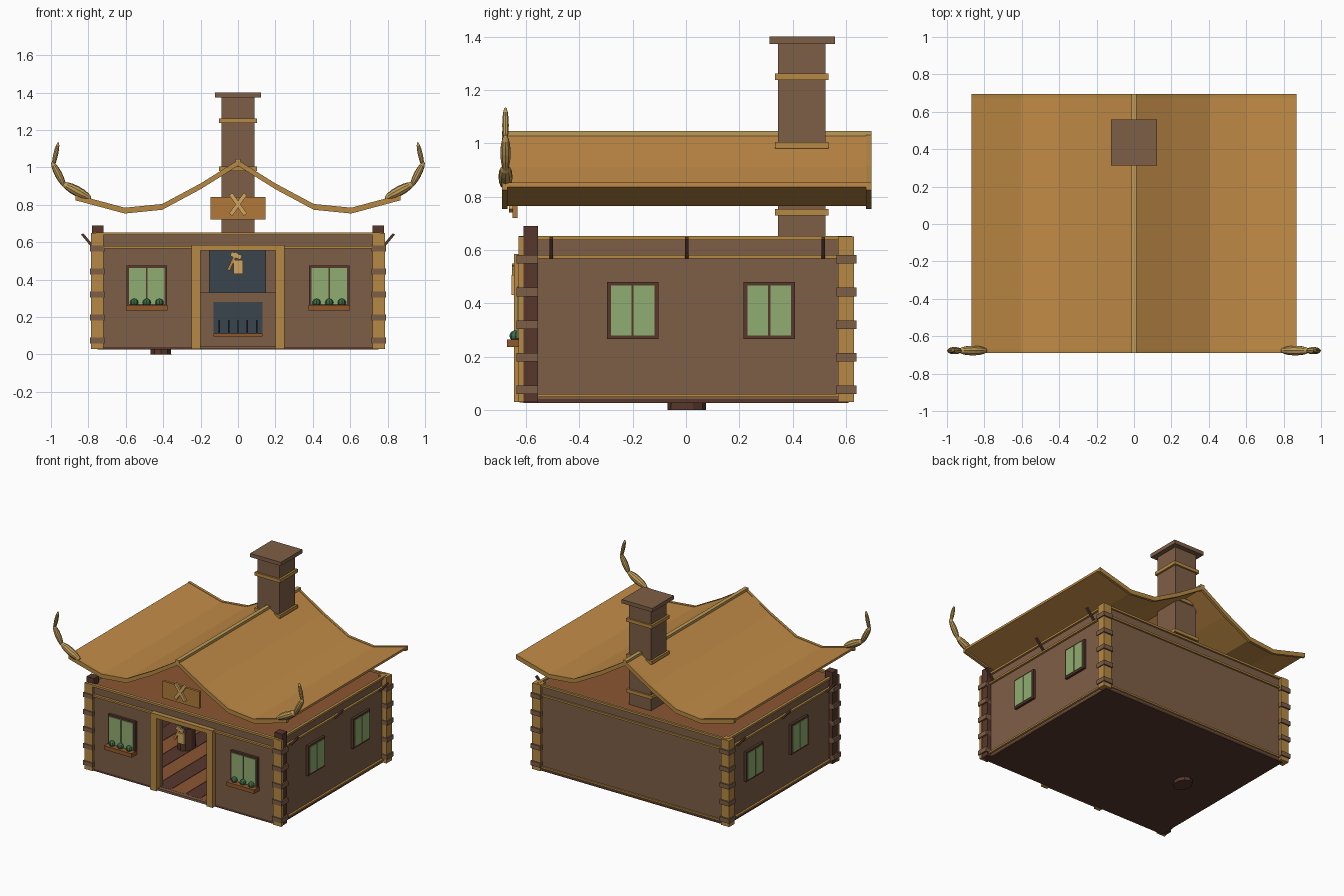
import bpy, bmesh, math
from mathutils import Vector, Matrix

if "Cube" in bpy.data.objects:
    bpy.data.objects.remove(bpy.data.objects["Cube"])

def mat(name, hexcol):
    m = bpy.data.materials.new(name)
    rgb = [(int(hexcol[i:i + 2], 16) / 255) ** 2.2 for i in (0, 2, 4)]
    m.diffuse_color = (*rgb, 1)
    m.use_nodes = True
    m.node_tree.nodes["Principled BSDF"].inputs["Base Color"].default_value = m.diffuse_color
    return m

WALL = mat("wall_brown", "7d5f48")
TAN = mat("tan_timber", "b58745")
DARK = mat("dark_timber", "583a30")
ROOF = mat("roof_tan", "c08a48")
CEIL = mat("ceiling_brown", "8a5734")
GREEN = mat("glass_green", "8fab70")
LEAF = mat("leaf_green", "3f6b4a")
IRON = mat("iron", "3c464e")
BLACK = mat("black_iron", "22262c")
BONE = mat("horn", "bd9a58")
PLANTER = mat("planter_wood", "8f5930")
BOARD = mat("sign_wood", "ae783c")
PALE = mat("pale_wood", "d0a560")

def finish(bm, name, m):
    bmesh.ops.recalc_face_normals(bm, faces=bm.faces)
    me = bpy.data.meshes.new(name)
    bm.to_mesh(me)
    bm.free()
    me.materials.append(m)
    ob = bpy.data.objects.new(name, me)
    bpy.context.collection.objects.link(ob)
    return ob

def box(name, x0, x1, y0, y1, z0, z1, m, rot=None):
    """Box by extents; rot = (axis, degrees) about its centre."""
    bm = bmesh.new()
    bmesh.ops.create_cube(bm, size=1)
    M = Matrix.Translation(((x0 + x1) / 2, (y0 + y1) / 2, (z0 + z1) / 2))
    if rot:
        M = M @ Matrix.Rotation(math.radians(rot[1]), 4, rot[0])
    M = M @ Matrix.Diagonal((x1 - x0, y1 - y0, z1 - z0, 1))
    bm.transform(M)
    return finish(bm, name, m)

def pair(name, x0, x1, y0, y1, z0, z1, m, rot=0):
    """Box mirrored left and right; rot about y."""
    for s, side in ((1, "right"), (-1, "left")):
        xs = sorted((s * x0, s * x1))
        box(f"{name}_{side}", xs[0], xs[1], y0, y1, z0, z1, m, ('Y', s * rot) if rot else None)

def prism(name, pts, y0, y1, m):
    """Profile in xz extruded along y."""
    bm = bmesh.new()
    f = bm.faces.new([bm.verts.new((x, y0, z)) for x, z in pts])
    r = bmesh.ops.extrude_face_region(bm, geom=[f])
    vs = [v for v in r["geom"] if isinstance(v, bmesh.types.BMVert)]
    bmesh.ops.translate(bm, verts=vs, vec=(0, y1 - y0, 0))
    return finish(bm, name, m)

def blob(name, a, b, r, m, seg=10):
    """Ellipsoid stretched from a to b."""
    a, b = Vector(a), Vector(b)
    bm = bmesh.new()
    bmesh.ops.create_uvsphere(bm, u_segments=seg, v_segments=8, radius=1)
    q = (b - a).to_track_quat('Z', 'Y').to_matrix().to_4x4()
    bm.transform(Matrix.Translation((a + b) / 2) @ q @ Matrix.Diagonal((r, r, (b - a).length / 2, 1)))
    return finish(bm, name, m)

# floor slab and planks
box("floor_slab", -.75, .75, -.61, .61, .025, .04, DARK)
for i in range(12):
    x = -.71 + i * 1.42 / 12
    box("floor_plank", x, x + .115, -.6, .58, .04, .046, CEIL if i % 2 else DARK)

# walls with door opening, and ceiling
pair("front_wall", .2, .75, -.61, -.575, .03, .64, WALL)
box("front_wall_top", -.2, .2, -.61, -.575, .56, .64, WALL)
pair("side_wall", .715, .75, -.575, .575, .03, .64, WALL)
box("back_wall", -.75, .75, .575, .61, .03, .64, WALL)
box("ceiling", -.74, .74, -.6, .6, .62, .64, CEIL)

# horizontal trims
for z0, z1 in ((.637, .652), (.567, .58), (.048, .06)):
    pair("side_trim", .745, .765, -.61, .61, z0, z1, TAN)
    box("back_trim", -.75, .75, .605, .622, z0, z1, TAN)
    if z0 > .1:
        box("front_trim", -.76, .76, -.628, -.605, z0, z1, TAN)

# corner posts with log ends
pair("front_post", .72, .78, -.61, -.555, .03, .69, DARK)
pair("front_post_face", .72, .785, -.628, -.61, .03, .65, TAN)
pair("back_post", .72, .785, .57, .63, .03, .65, TAN)
for z in (.075, .198, .32, .442, .565):
    pair("front_log_end", .715, .792, -.635, -.555, z - .016, z + .016, WALL)
    pair("back_log_end", .715, .792, .565, .64, z - .016, z + .016, WALL)

# eave braces
for y in (-.505, .003, .515):
    pair("eave_brace", .796, .81, y - .007, y + .007, .56, .655, DARK, 40)

# side windows
for y in (-.2, .312):
    pair("side_window_frame", .74, .768, y - .096, y + .096, .265, .48, DARK)
    for d in (-.043, .043):
        pair("side_window_pane", .76, .772, y + d - .039, y + d + .039, .279, .467, GREEN)

# front windows with planters
pair("front_window_frame", .38, .595, -.628, -.6, .255, .475, DARK)
for x in (.438, .537):
    pair("front_window_pane", x - .046, x + .046, -.634, -.62, .268, .463, GREEN)
pair("planter", .378, .598, -.672, -.61, .235, .263, PLANTER)
for s in (-1, 1):
    for x in (.42, .488, .555):
        blob("planter_bush", (s * x, -.64, .257), (s * x, -.64, .298), .022, LEAF, 8)

# door frame and threshold
pair("door_post", .2, .248, -.645, -.57, .03, .585, TAN)
box("door_lintel", -.248, .248, -.645, -.57, .555, .585, TAN)
box("threshold", -.2, .2, -.625, -.575, .028, .045, WALL)

# hanging hammer over the door
box("hammer_hook", -.04, .02, -.652, -.64, .515, .54, PALE, ('Y', 20))
box("hammer_handle", -.037, -.021, -.652, -.64, .445, .55, TAN, ('Y', 25))
box("hammer_head", -.025, .028, -.655, -.635, .43, .505, PALE)

# curved roof
half = [(0, 1.03), (.2, .905), (.405, .795), (.605, .775), (.87, .846)]
line = [(-x, z) for x, z in half[:0:-1]] + half
def roof_band(up, down):
    return [(x, z + up) for x, z in line] + [(x, z - down) for x, z in reversed(line)]
prism("roof", roof_band(.006, .01), -.675, .68, ROOF)
prism("front_roof_trim", roof_band(.009, .022), -.69, -.67, TAN)
prism("back_roof_trim", roof_band(.009, .022), .675, .695, TAN)
box("ridge_beam", -.014, .014, -.69, .695, 1.02, 1.045, BONE)

# horns on the front eave ends
for s in (-1, 1):
    for a, b, r in (((.785, .832), (.94, .915), .027),
                    ((.925, .895), (.995, 1.03), .02),
                    ((.99, 1.0), (.96, 1.135), .013)):
        blob("roof_horn", (s * a[0], -.677, a[1]), (s * b[0], -.677, b[1]), r, BONE)

# gable sign with crossed tools
box("gable_sign", -.147, .147, -.65, -.632, .72, .842, BOARD)
for a in (35, -35):
    box("sign_cross_bar", -.011, .011, -.664, -.648, .735, .87, PALE, ('Y', a))

# chimney
box("chimney", -.088, .088, .345, .523, .33, 1.38, WALL)
box("chimney_cap", -.122, .122, .313, .558, 1.373, 1.4, WALL)
for z in (.741, .993, 1.25):
    box("chimney_band", -.102, .102, .333, .535, z - .012, z + .012, TAN)

# forge inside
box("forge_base", -.21, .21, .28, .575, .025, .33, WALL)
box("forge_back", -.21, .21, .36, .575, .33, .62, WALL)
box("forge_hood", -.155, .15, .3, .36, .33, .62, IRON)
box("forge_opening", -.13, .13, .272, .282, .1, .28, IRON)
for i in range(5):
    x = -.1 + i * .05
    box("grate_bar", x - .004, x + .004, .258, .268, .1, .185, BLACK)
box("grate_base", -.13, .13, .25, .275, .095, .112, PLANTER)

# anvil on a stump
bm = bmesh.new()
bmesh.ops.create_cone(bm, cap_ends=True, segments=10, radius1=.058, radius2=.055, depth=.2)
bm.transform(Matrix.Translation((-.412, .003, .1)) @ Matrix.Diagonal((1, 1.25, 1, 1)))
finish(bm, "stump", DARK)
box("anvil_foot", -.452, -.372, -.04, .045, .2, .22, IRON)
box("anvil_waist", -.435, -.389, -.025, .03, .22, .25, IRON)
box("anvil_top", -.46, -.364, -.07, .06, .25, .285, IRON)
blob("anvil_horn", (-.412, -.14, .27), (-.412, 0, .27), .02, IRON, 8)
